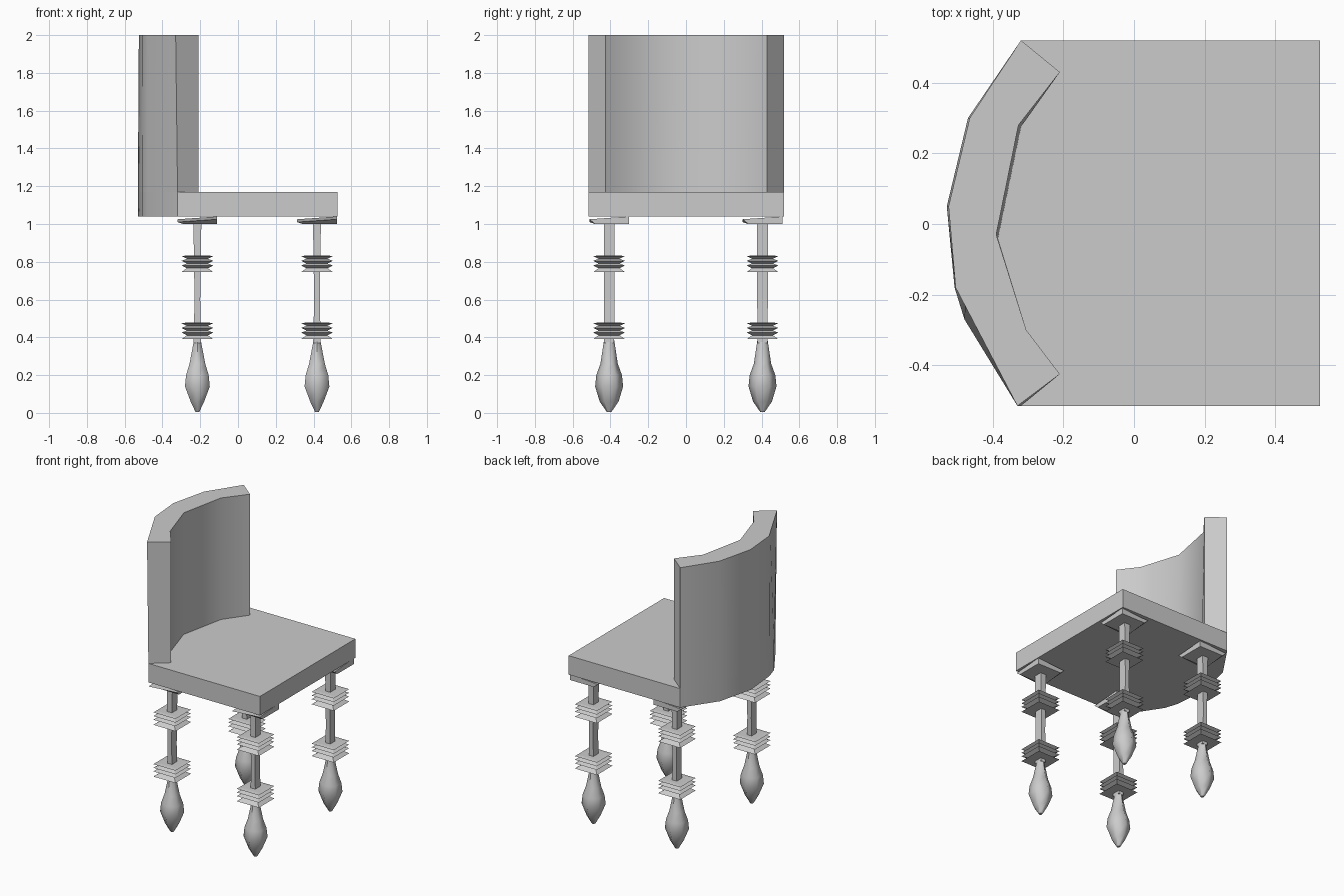
import bpy, bmesh, math
from mathutils import Vector

if "Cube" in bpy.data.objects:
    bpy.data.objects.remove(bpy.data.objects["Cube"])

grey = bpy.data.materials.new("plain_grey")
grey.use_nodes = True
colour = (0.6, 0.6, 0.6, 1)
grey.diffuse_color = colour
grey.node_tree.nodes["Principled BSDF"].inputs["Base Color"].default_value = colour


def loft(name, rings, smooth=None):
    """Skin a stack of equal-length rings and cap both ends."""
    bm = bmesh.new()
    rows = [[bm.verts.new(p) for p in ring] for ring in rings]
    n = len(rows[0])
    for low, high in zip(rows, rows[1:]):
        for i in range(n):
            j = (i + 1) % n
            bm.faces.new((low[i], low[j], high[j], high[i]))
    bm.faces.new(rows[0][::-1])
    bm.faces.new(rows[-1])
    bmesh.ops.recalc_face_normals(bm, faces=bm.faces)
    mesh = bpy.data.meshes.new(name)
    bm.to_mesh(mesh)
    bm.free()
    mesh.materials.append(grey)
    obj = bpy.data.objects.new(name, mesh)
    bpy.context.collection.objects.link(obj)
    if smooth:
        bpy.ops.object.select_all(action="DESELECT")
        obj.select_set(True)
        bpy.context.view_layer.objects.active = obj
        bpy.ops.object.shade_smooth_by_angle(angle=math.radians(smooth))
    return obj


def level(points, z):
    return [(x, y, z) for x, y in points]


def rectangle(x, y, z, hx, hy):
    return [(x + sx * hx, y + sy * hy, z) for sx, sy in ((-1, -1), (1, -1), (1, 1), (-1, 1))]


# Curved outline shared by the seat and the backrest
outer_low = [(-0.32, 0.52), (-0.47, 0.30), (-0.53, 0.05), (-0.508, -0.18), (-0.48, -0.27), (-0.32, -0.515)]
outer_top = [(-0.32, 0.52), (-0.465, 0.30), (-0.525, 0.05), (-0.505, -0.18), (-0.478, -0.232), (-0.33, -0.515)]
inner_low = [(-0.21, -0.425), (-0.305, -0.30), (-0.385, -0.04), (-0.32, 0.275), (-0.21, 0.43)]
inner_top = [(-0.21, -0.425), (-0.305, -0.30), (-0.39, -0.03), (-0.327, 0.28), (-0.21, 0.43)]

# Seat slab
seat_outline = outer_low + [(0.527, -0.515), (0.527, 0.52)]
loft("seat", [level(seat_outline, 1.04), level(seat_outline, 1.17)], 40)

# Backrest
loft("backrest", [level(outer_low + inner_low, 1.17), level(outer_top + inner_top, 2.0)], 45)


def make_leg(label, x, y):
    # Wedge plate under the seat
    base = rectangle(x + 0.015, y + 0.015, 1.0, 0.09, 0.09)
    top = [(px, py, 1.025 + 0.07 * (px - x + py - y)) for px, py, _ in rectangle(x, y, 0, 0.105, 0.105)]
    loft(label + "_top_plate", [base, top])

    # Slim shaft, pinched towards the middle
    shaft = [(0.37, 0.02, 0.027), (0.6, 0.015, 0.028), (1.01, 0.021, 0.028)]
    loft(label + "_shaft", [rectangle(x, y, z, hx, hy) for z, hx, hy in shaft])

    # Two stacks of thin square collars
    for k, bottom in enumerate((0.39, 0.745)):
        rings = [rectangle(x, y, bottom, 0.084, 0.084)]
        for i in range(3):
            z = bottom + 0.021 + i * 0.025
            rings.append(rectangle(x, y, z, 0.056, 0.056))
            rings.append(rectangle(x, y, z + 0.014, 0.084, 0.084))
        rings.append(rectangle(x, y, bottom + 0.088, 0.06, 0.06))
        loft(f"{label}_collars_{k + 1}", rings)

    # Faceted drop-shaped foot
    foot = [(0.005, 0.01, 0.012), (0.06, 0.036, 0.05), (0.14, 0.066, 0.074),
            (0.2, 0.06, 0.068), (0.26, 0.042, 0.046), (0.385, 0.018, 0.027)]
    rings = []
    for z, rx, ry in foot:
        angles = [math.tau * (i + 0.5) / 6 for i in range(6)]
        rings.append([(x + rx * math.cos(a) / 0.87, y + ry * math.sin(a), z) for a in angles])
    loft(label + "_foot", rings, 60)


for side, y in (("right", -0.407), ("left", 0.405)):
    for place, x in (("rear", -0.215), ("front", 0.418)):
        make_leg(f"{place}_{side}_leg", x, y)
